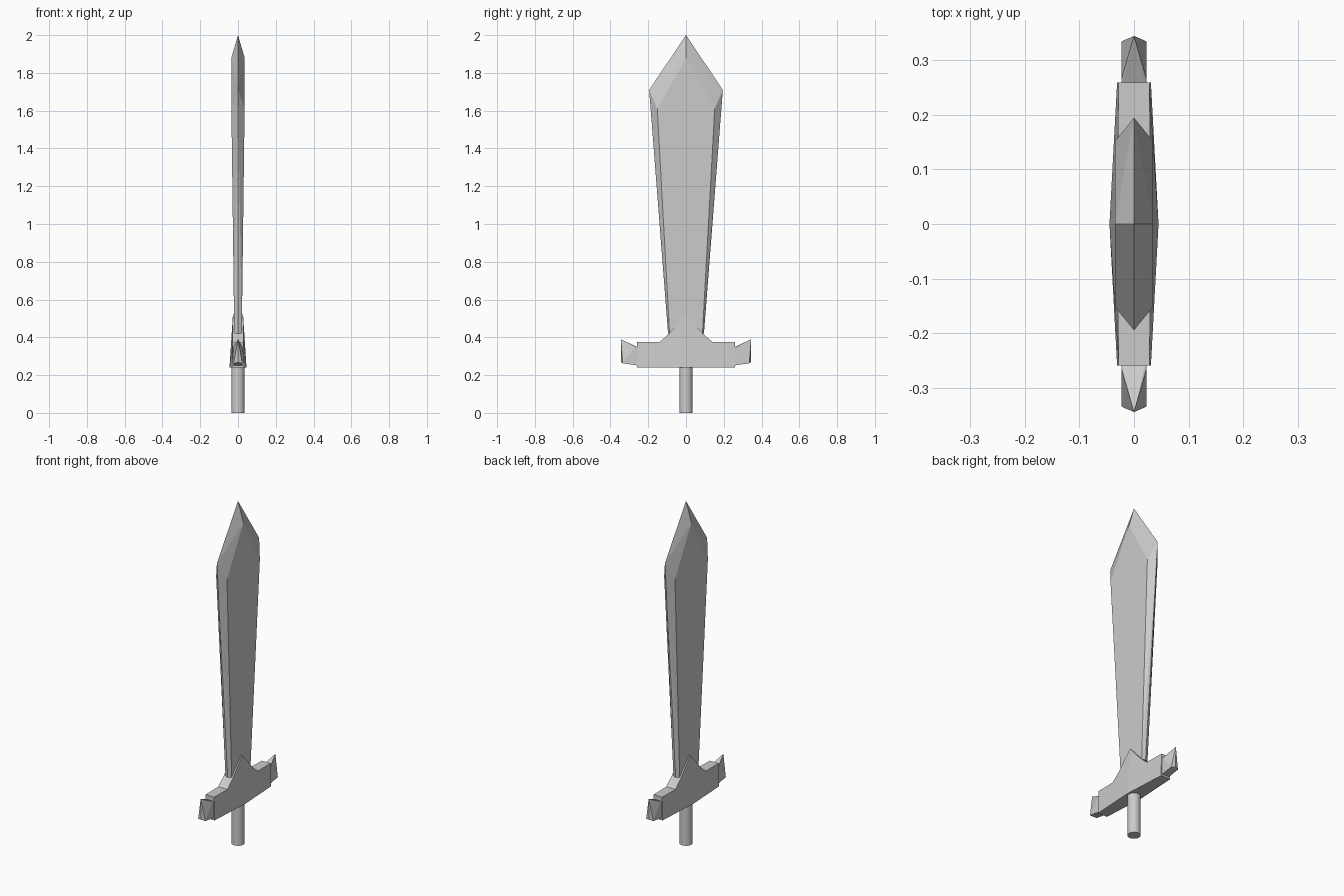
import bpy, bmesh

if "Cube" in bpy.data.objects:
    bpy.data.objects.remove(bpy.data.objects["Cube"])


def finish(name, bm):
    bmesh.ops.recalc_face_normals(bm, faces=bm.faces)
    mesh = bpy.data.meshes.new(name)
    bm.to_mesh(mesh)
    bm.free()
    obj = bpy.data.objects.new(name, mesh)
    bpy.context.collection.objects.link(obj)
    return obj


def hull(name, points):
    """Convex part from corner points, mirrored across x."""
    bm = bmesh.new()
    for p in sorted({(s * x + 0.0, y, z) for x, y, z in points for s in (1, -1)}):
        bm.verts.new(p)
    bmesh.ops.convex_hull(bm, input=bm.verts)
    bmesh.ops.dissolve_limit(bm, angle_limit=0.005, verts=bm.verts, edges=bm.edges)
    return finish(name, bm)


# Blade: wide flats with bevelled edges and a pointed end
blade = [(0, 0, 2.0), (0.035, 0, 1.88)]
for s in (1, -1):
    blade += [(0, s * 0.195, 1.71), (0.035, s * 0.152, 1.61),
              (0, s * 0.095, 0.42), (0.02, s * 0.087, 0.42)]
hull("blade", blade)

# Guard: stepped, peaked profile (half thickness, y, z), thickest at bottom centre
half = [(0.045, 0, 0.24), (0.031, 0.26, 0.24), (0.028, 0.26, 0.375),
        (0.030, 0.14, 0.375), (0.029, 0.09, 0.42), (0.027, 0, 0.52)]
bm = bmesh.new()
for s in (1, -1):
    front = [bm.verts.new((x, s * y, z)) for x, y, z in half]
    back = [bm.verts.new((-x, s * y, z)) for x, y, z in half]
    bm.faces.new(front)
    bm.faces.new(back)
    for i in range(5):
        bm.faces.new((front[i], front[i + 1], back[i + 1], back[i]))
bmesh.ops.remove_doubles(bm, verts=bm.verts, dist=0.0001)
finish("guard", bm)

# Upturned points at both guard ends
for s, side in ((1, "right"), (-1, "left")):
    hull("guard_tip_" + side, [
        (0.023, s * 0.25, 0.25), (0.023, s * 0.25, 0.345),
        (0.023, s * 0.266, 0.35), (0.023, s * 0.335, 0.263),
        (0, s * 0.343, 0.268), (0, s * 0.345, 0.39)])

# Round grip
bpy.ops.mesh.primitive_cylinder_add(vertices=24, radius=0.035, depth=0.25,
                                    location=(0, 0, 0.125))
bpy.context.object.name = "grip"
bpy.ops.object.shade_smooth_by_angle()
